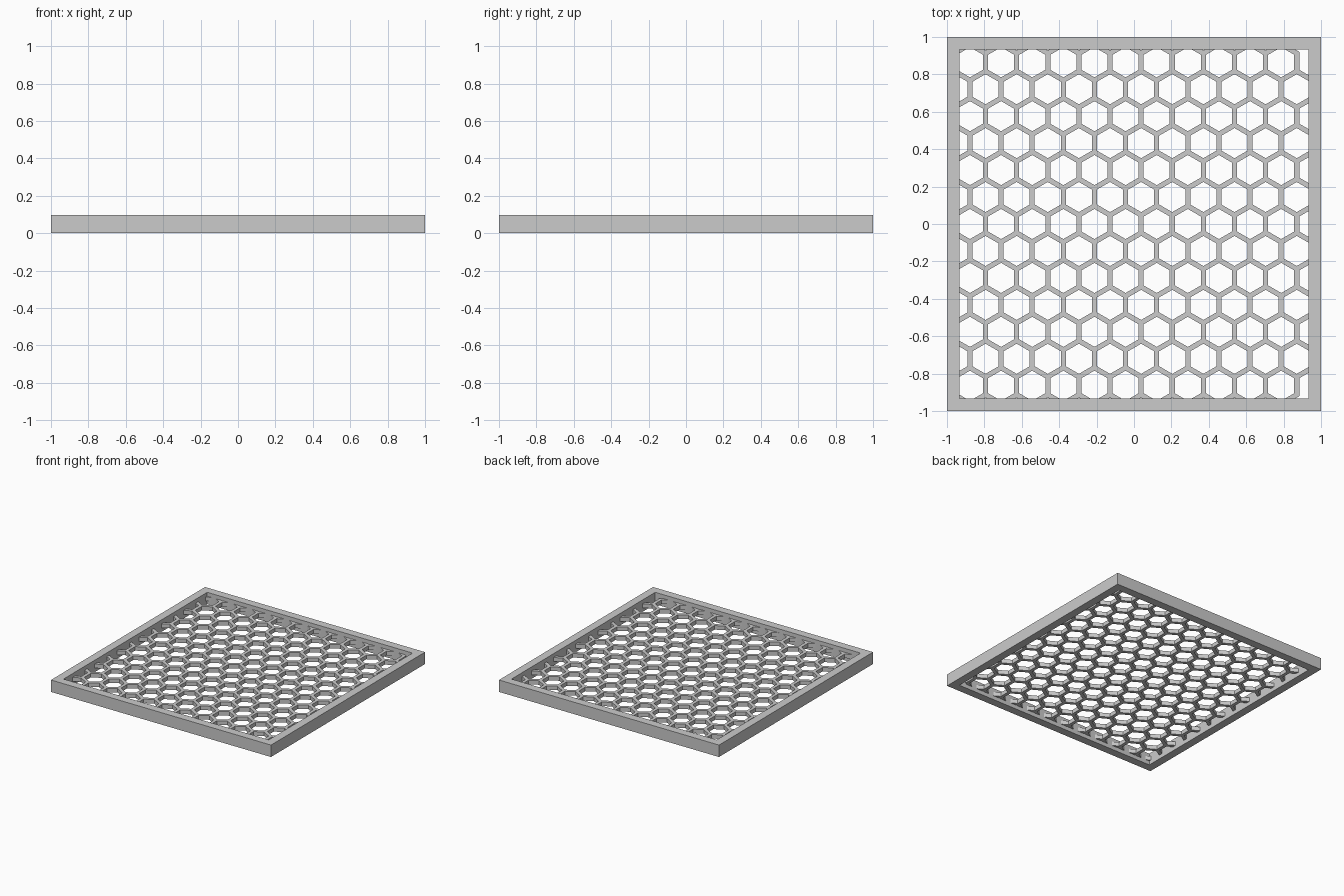
import bpy, bmesh, math

if "Cube" in bpy.data.objects:
    bpy.data.objects.remove(bpy.data.objects["Cube"])

PITCH = 0.1664                 # hexagon spacing
ROW = PITCH * math.sqrt(3) / 2
WALL = 0.027                   # bar width
HEIGHT, INNER = 0.098, 0.933   # frame
Z0, Z1 = 0.033, 0.066          # lattice bottom and top


def finish(name, bm):
    bmesh.ops.recalc_face_normals(bm, faces=bm.faces)
    me = bpy.data.meshes.new(name)
    bm.to_mesh(me)
    bm.free()
    ob = bpy.data.objects.new(name, me)
    bpy.context.collection.objects.link(ob)
    return ob


def extrude_up(bm, h):
    geom = bmesh.ops.extrude_face_region(bm, geom=bm.faces[:])["geom"]
    bmesh.ops.translate(bm, vec=(0, 0, h),
                        verts=[g for g in geom if isinstance(g, bmesh.types.BMVert)])


# square border frame
bm = bmesh.new()
corners = [(-1, -1), (1, -1), (1, 1), (-1, 1)]
out = [bm.verts.new((x, y, 0)) for x, y in corners]
inn = [bm.verts.new((x * INNER, y * INNER, 0)) for x, y in corners]
for i in range(4):
    j = (i + 1) % 4
    bm.faces.new((out[i], out[j], inn[j], inn[i]))
extrude_up(bm, HEIGHT)
finish("frame", bm)

# honeycomb cells: 13 staggered rows of 11
bm = bmesh.new()
for r in range(-6, 7):
    for k in range(11):
        cx = -0.877 + k * PITCH + (PITCH / 2 if r % 2 else 0)
        pts = []
        for i in range(6):
            a = math.radians(30 + 60 * i)
            rad = PITCH / math.sqrt(3)
            pts.append(bm.verts.new((cx + rad * math.cos(a), r * ROW + rad * math.sin(a), Z0)))
        bm.faces.new(pts)
bmesh.ops.remove_doubles(bm, verts=bm.verts[:], dist=0.002)

# outer rim of the honeycomb, half a bar wide
rim = [e for e in bm.edges if e.is_boundary]
cells = bm.faces[:]
loops = {}
for e in rim:
    f = e.link_faces[0]
    d = e.calc_length()
    mid = (e.verts[0].co + e.verts[1].co) / 2
    n = (mid - f.calc_center_median()).normalized()
    for v in e.verts:
        loops.setdefault(v, []).append(n)
outer = {}
for v, ns in loops.items():
    m = (ns[0] + ns[1]).normalized()
    outer[v] = bm.verts.new(v.co + m * (WALL / 2 / m.dot(ns[0])))
for e in rim:
    a, b = e.verts
    bm.faces.new((a, b, outer[b], outer[a]))

# open up each cell, leaving the bars
bmesh.ops.inset_individual(bm, faces=cells, thickness=WALL / 2, use_even_offset=True)
bmesh.ops.delete(bm, geom=cells, context='FACES')
bmesh.ops.recalc_face_normals(bm, faces=bm.faces)
extrude_up(bm, Z1 - Z0)
finish("honeycomb_grille", bm)
